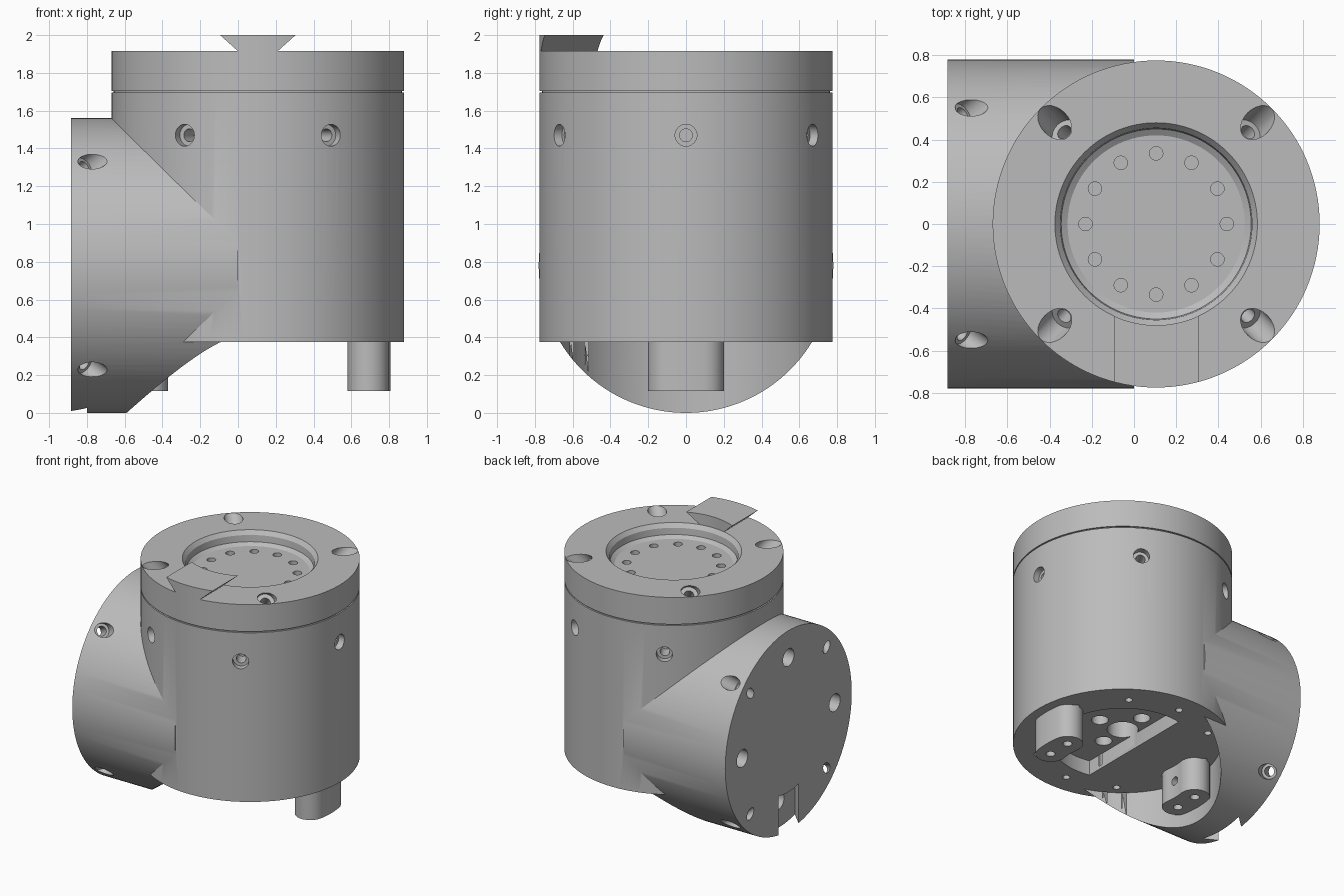
import bpy, bmesh
from math import sin, cos, pi, radians
from mathutils import Vector, Matrix

if "Cube" in bpy.data.objects:
    bpy.data.objects.remove(bpy.data.objects["Cube"])

metal = bpy.data.materials.new("Satin grey metal")
metal.use_nodes = True
grey = (0.5, 0.5, 0.5, 1)
metal.diffuse_color = grey
metal.node_tree.nodes["Principled BSDF"].inputs["Base Color"].default_value = grey

CX, R, RS = 0.105, 0.775, 0.78      # main axis, main radius, side radius
Z0, Z1, CAP = 0.375, 1.915, -0.885  # underside, top, side cap plane


def make(name, bm):
    bmesh.ops.recalc_face_normals(bm, faces=bm.faces)
    me = bpy.data.meshes.new(name)
    bm.to_mesh(me)
    bm.free()
    me.materials.append(metal)
    ob = bpy.data.objects.new(name, me)
    bpy.context.collection.objects.link(ob)
    return ob


def rod(bm, start, direction, r, length, seg=24):
    """Closed cylinder from a start point along a direction."""
    d = Vector(direction).normalized()
    m = Matrix.Translation(Vector(start) + d * length / 2) @ d.to_track_quat('Z', 'Y').to_matrix().to_4x4()
    bmesh.ops.create_cone(bm, cap_ends=True, segments=seg, radius1=r, radius2=r, depth=length, matrix=m)


def prism(bm, outline, z0, z1):
    """Upright prism from a flat outline."""
    low = [bm.verts.new((x, y, z0)) for x, y in outline]
    high = [bm.verts.new((x, y, z1)) for x, y in outline]
    bm.faces.new(low)
    bm.faces.new(high)
    n = len(low)
    for i in range(n):
        j = (i + 1) % n
        bm.faces.new((low[i], low[j], high[j], high[i]))


def lathe(name, profile, seg=128):
    """Closed solid turned about the main axis."""
    bm = bmesh.new()
    rings = [[bm.verts.new((CX + r * cos(2 * pi * k / seg), r * sin(2 * pi * k / seg), z))
              for k in range(seg)] for r, z in profile]
    bm.faces.new(rings[0])
    bm.faces.new(rings[-1])
    for a, b in zip(rings, rings[1:]):
        for k in range(seg):
            j = (k + 1) % seg
            bm.faces.new((a[k], a[j], b[j], b[k]))
    return make(name, bm)


def boolean(ob, other, op='DIFFERENCE'):
    mod = ob.modifiers.new("bool", 'BOOLEAN')
    mod.operation, mod.object, mod.solver = op, other, 'EXACT'
    bpy.ops.object.select_all(action='DESELECT')
    bpy.context.view_layer.objects.active = ob
    ob.select_set(True)
    bpy.ops.object.modifier_apply(modifier=mod.name)
    bpy.data.objects.remove(other)


def rods(name, specs):
    bm = bmesh.new()
    for s in specs:
        rod(bm, *s)
    return make(name, bm)


def polar(r, deg, z=0):
    a = radians(deg)
    return Vector((CX + r * cos(a), r * sin(a), z))


def around(deg):
    return Vector((cos(radians(deg)), sin(radians(deg)), 0))


def kidney(r, half_width, a0, a1, steps=12):
    """Arc slot outline with round ends about the main axis."""
    pts = []
    span = [a0 + (a1 - a0) * i / steps for i in range(steps + 1)]
    pts += [polar(r + half_width, a).xy for a in span]
    pts += [(polar(r, a1) + half_width * around(a1 + 180 * i / steps)).xy for i in range(1, steps)]
    pts += [polar(r - half_width, a).xy for a in reversed(span)]
    pts += [(polar(r, a0) + half_width * around(a0 + 180 + 180 * i / steps)).xy for i in range(1, steps)]
    return pts


def dovetail(name, outer, low):
    """Dovetail key with arc ends, widening upward, local to its flange."""
    bm = bmesh.new()
    prism(bm, [(-0.105 + low, low), (0.105 - low, low), (0.2, 0.085), (-0.2, 0.085)], 0.3, 0.9)
    bm.transform(Matrix(((1, 0, 0, 0), (0, 0, -1, 0), (0, 1, 0, 0), (0, 0, 0, 1))))
    key = make(name, bm)
    up = (0, 0, 1)
    boolean(key, rods("outer_trim", [((0, 0, -0.5), up, outer, 1, 128)]), 'INTERSECT')
    boolean(key, rods("inner_trim", [((0, 0, -0.5), up, 0.48, 1, 128)]))
    return key


# Main housing: underside recess, thin joint groove and dished top
body = lathe("joint_housing", [
    (0.5, 0.49), (0.5, Z0), (R, Z0), (R, 1.695), (R - 0.012, 1.695), (R - 0.012, 1.705),
    (R, 1.705), (R, Z1), (0.48, Z1), (0.455, 1.885), (0.45, 1.835), (0.42, 1.815)])

# Side housing, cleared below around the main axis
side = rods("side_housing", [((CAP, 0, RS), (1, 0, 0), RS, -CAP, 128)])
boolean(side, rods("clearance", [((CX, 0, -0.5), (0, 0, 1), 0.695, Z0 + 0.5, 128)]))
boolean(body, side, 'UNION')

# Dovetail slot in the side cap
slot = dovetail("cap_slot", 0.85, -0.01)
slot.data.transform(Matrix(((0, 0, 1, CAP), (1, 0, 0, 0), (0, 1, 0, RS), (0, 0, 0, 1))))
boolean(body, slot)

# Counterbores and plain holes first, narrow pilot holes second
bores, pilots = [], []
for k in range(6):
    d = around(60 * k)
    if k != 3:
        bores.append((polar(R + 0.05, 60 * k, 1.47), -d, 0.058, 0.1))
        pilots.append((polar(R, 60 * k, 1.47), -d, 0.034, 0.16))
for k in range(4):
    a = 45 + 90 * k
    # slanted screw seats in the top face
    d = (-around(a) - Vector((0, 0, 1))).normalized()
    p = polar(0.68, a, Z1)
    bores.append((p - d * 0.1, d, 0.066, 0.19))
    pilots.append((p, d, 0.036, 0.2))
    # slanted screw seats around the side cap
    out = Vector((0, cos(radians(a)), sin(radians(a))))
    d = (-out - Vector((1, 0, 0))).normalized()
    p = Vector((-0.77, 0, RS)) + out * RS
    bores.append((p - d * 0.1, d, 0.055, 0.16))
    pilots.append((p, d, 0.035, 0.25))
    # dowel holes in the cap, and holes in the underside disc
    axis = Vector((0, cos(pi / 2 * k), sin(pi / 2 * k)))
    bores.append((Vector((CAP - 0.05, 0, RS)) + axis * 0.57, (1, 0, 0), 0.068, 0.2))
    bores.append((polar(0.21, 90 * k, 0.4), (0, 0, 1), 0.06, 0.2))
bores.append(((CX, 0, 0.4), (0, 0, 1), 0.11, 0.24, 40))
for k in range(12):
    bores.append((polar(0.335, 30 * k, 1.9), (0, 0, -1), 0.032, 0.25, 20))
for k in range(10):
    pilots.append((polar(0.62, 18 + 36 * k, 0.3), (0, 0, 1), 0.026, 0.2, 16))
boolean(body, rods("bores", bores))
boolean(body, rods("pilots", pilots))

# Curved slot in the underside disc
bm = bmesh.new()
prism(bm, kidney(0.4, 0.048, 186, 248), 0.4, 0.58)
boolean(body, make("arc_slot", bm))

# Raised dovetail key on the front of the top face
key = dovetail("top_key", R, 0)
key.data.transform(Matrix.Translation((CX, 0, Z1)))

# Two kidney-shaped feet with screw holes
feet = []
for name, a in (("left_foot", 0), ("right_foot", 180)):
    bm = bmesh.new()
    prism(bm, kidney(0.592, 0.11, a - 9, a + 9), 0.115, Z0 + 0.02)
    foot = make(name, bm)
    boolean(foot, rods("foot_holes", [(polar(0.595, a + s, 0.05), (0, 0, 1), 0.033, 0.2) for s in (-9, 9)]))
    boolean(foot, rods("foot_cross_hole", [(polar(0.4, a, 0.25), around(a), 0.033, 0.18)]))
    feet.append(foot)

# Smooth turned surfaces, keep the machined edges sharp
bpy.ops.object.select_all(action='DESELECT')
for ob in [body, key] + feet:
    ob.select_set(True)
    bpy.context.view_layer.objects.active = ob
bpy.ops.object.shade_smooth_by_angle(angle=radians(25))
